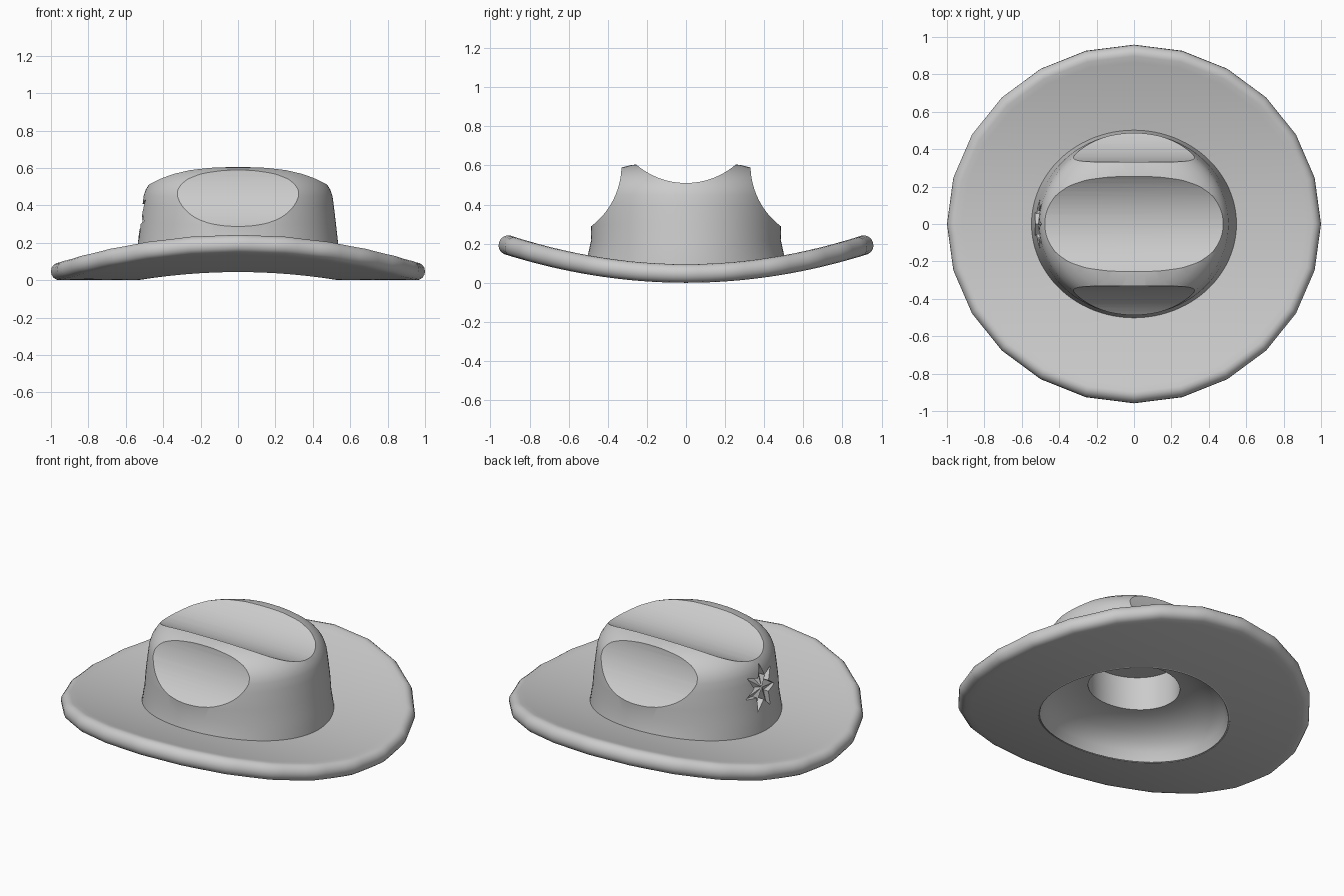
import bpy, bmesh, math

if "Cube" in bpy.data.objects:
    bpy.data.objects.remove(bpy.data.objects["Cube"], do_unlink=True)

felt = bpy.data.materials.new("grey_felt")
felt.use_nodes = True
felt.diffuse_color = (0.6, 0.6, 0.6, 1)
felt.node_tree.nodes["Principled BSDF"].inputs["Base Color"].default_value = (0.6, 0.6, 0.6, 1)

BEND = 2.85      # radius of the saddle bend
SEGMENTS = 96
SIDES = 24       # corners of the brim outline


def make_object(name, bm):
    bmesh.ops.recalc_face_normals(bm, faces=bm.faces)
    mesh = bpy.data.meshes.new(name)
    bm.to_mesh(mesh)
    bm.free()
    mesh.materials.append(felt)
    obj = bpy.data.objects.new(name, mesh)
    bpy.context.collection.objects.link(obj)
    return obj


def activate(obj):
    bpy.ops.object.select_all(action='DESELECT')
    obj.select_set(True)
    bpy.context.view_layer.objects.active = obj


def warp(r, angle, z):
    """Place a lathe point: faceted outer outline, oval plan, ends bent upward."""
    outer = min(max((r - 0.55) / 0.3, 0), 1)
    step = 2 * math.pi / SIDES
    facet = math.cos(step / 2) / math.cos(angle % step - step / 2)
    r *= 1 + (facet - 1) * outer
    x = r * math.cos(angle)
    y = r * math.sin(angle) * (0.93 + 0.025 * outer)
    weight = min(max(1 - (z - 0.1) / 0.2, 0), 1)
    return (x, y - weight * (z - 0.05) * y / BEND, z + weight * y * y / (2 * BEND))


def lathe(name, profile, closed):
    bm = bmesh.new()
    rings = [[bm.verts.new(warp(r, 2 * math.pi * i / SEGMENTS, z)) for i in range(SEGMENTS)]
             for r, z in profile]
    pairs = list(zip(rings, rings[1:]))
    if closed:
        pairs.append((rings[-1], rings[0]))
    for a, b in pairs:
        for i in range(SEGMENTS):
            j = (i + 1) % SEGMENTS
            bm.faces.new((a[i], a[j], b[j], b[i]))
    bmesh.ops.remove_doubles(bm, verts=bm.verts, dist=1e-5)
    return make_object(name, bm)


# Brim: thick sheet with a rounded rim
spokes = [0.545, 0.62, 0.7, 0.78, 0.86, 0.92]
rim = [(0.955 + 0.045 * math.cos(a), 0.0475 + 0.0475 * math.sin(a))
       for a in (math.pi * (k / 8 - 0.5) for k in range(9))]
brim = lathe("brim", [(r, 0) for r in spokes] + rim
             + [(r, 0.095) for r in reversed(spokes)], True)

# Crown: hollow bowl with a socket inside, domed wall outside
inside = [(0, 0.41), (0.265, 0.41), (0.265, 0.2), (0.32, 0.192), (0.38, 0.173),
          (0.44, 0.143), (0.49, 0.1), (0.52, 0.055), (0.536, 0)]
outside = [(0.549, 0.004), (0.548, 0.1), (0.535, 0.2), (0.524, 0.3), (0.512, 0.4),
           (0.505, 0.45), (0.493, 0.485), (0.475, 0.513), (0.45, 0.54), (0.41, 0.567),
           (0.36, 0.588), (0.3, 0.602), (0.24, 0.608), (0, 0.612)]
crown = lathe("crown", inside + outside, False)


def rod_cutter(name, y, z, radius):
    bm = bmesh.new()
    ends = [[bm.verts.new((x, y + radius * math.cos(a), z + radius * math.sin(a)))
             for a in (2 * math.pi * i / 96 for i in range(96))] for x in (-1, 1)]
    for i in range(96):
        j = (i + 1) % 96
        bm.faces.new((ends[0][i], ends[0][j], ends[1][j], ends[1][i]))
    bm.faces.new(ends[0])
    bm.faces.new(ends[1])
    return make_object(name, bm)


def star_cutter(points=7, centre_z=0.345):
    """Star prism whose floor has a raised, faceted middle."""
    bm = bmesh.new()
    floor, lid = [], []
    for i in range(points * 2):
        tip = i % 2 == 0
        radius = 0.14 if tip else 0.07
        a = math.pi * i / points + math.pi / 2
        y, dz = radius * math.cos(a), radius * math.sin(a)
        depth = -0.485 if tip else -0.48
        floor.append(bm.verts.new((depth + 0.14 * dz, y, centre_z + dz)))
        lid.append(bm.verts.new((-0.7, y, centre_z + dz)))
    middle = bm.verts.new((-0.514, 0, centre_z))
    for i in range(points * 2):
        j = (i + 1) % (points * 2)
        bm.faces.new((floor[i], floor[j], lid[j], lid[i]))
        bm.faces.new((floor[i], floor[j], middle))
    bm.faces.new(lid)
    return make_object("star_cutter", bm)


# Top crease, front and back pinches, and the star recess on the right side
cutters = [rod_cutter("crease_cutter", 0, 0.9, 0.39),
           rod_cutter("front_pinch_cutter", -0.72, 0.6, 0.39),
           rod_cutter("back_pinch_cutter", 0.72, 0.6, 0.39),
           star_cutter()]
activate(crown)
for cutter in cutters:
    cutter.hide_render = True
    cut = crown.modifiers.new(cutter.name, 'BOOLEAN')
    cut.operation = 'DIFFERENCE'
    cut.solver = 'EXACT'
    cut.object = cutter
    bpy.ops.object.modifier_apply(modifier=cut.name)
    bpy.data.objects.remove(cutter, do_unlink=True)

for part in (brim, crown):
    activate(part)
    bpy.ops.object.shade_smooth_by_angle(angle=math.radians(28))
